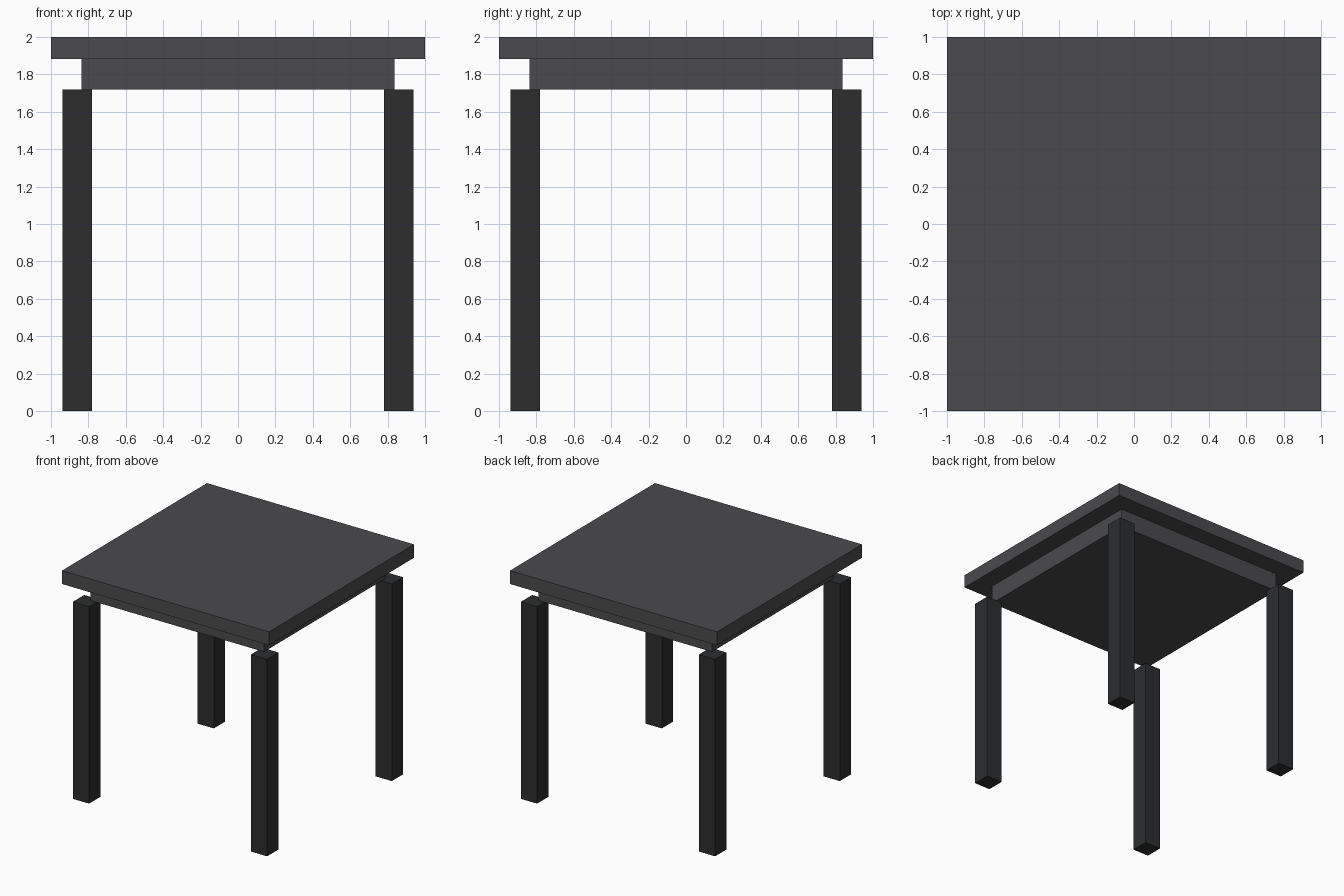
import bpy

if "Cube" in bpy.data.objects:
    bpy.data.objects.remove(bpy.data.objects["Cube"])


def material(name, color):
    mat = bpy.data.materials.new(name)
    mat.diffuse_color = (*color, 1)
    mat.use_nodes = True
    mat.node_tree.nodes["Principled BSDF"].inputs["Base Color"].default_value = mat.diffuse_color
    return mat


def box(name, center, size, mat):
    bpy.ops.mesh.primitive_cube_add(size=1, location=center)
    obj = bpy.context.object
    obj.name = name
    obj.scale = size
    bpy.ops.object.transform_apply(location=False, rotation=False, scale=True)
    obj.data.materials.append(mat)
    return obj


top_grey = material("top_grey", (0.07, 0.07, 0.075))
leg_grey = material("leg_grey", (0.026, 0.027, 0.028))

TOP_Z, APRON_Z, LEG_Z = 2.0, 1.883, 1.72

# Table top slab
box("table_top", (0, 0, (TOP_Z + APRON_Z) / 2), (2, 2, TOP_Z - APRON_Z), top_grey)

# Solid apron block under the top
box("apron", (0, 0, (APRON_Z + LEG_Z) / 2), (1.675, 1.675, APRON_Z - LEG_Z), top_grey)

# Four square legs at the corners
for side, sx in (("left", -1), ("right", 1)):
    for end, sy in (("front", -1), ("back", 1)):
        box(f"{end}_{side}_leg", (sx * 0.86, sy * 0.86, LEG_Z / 2),
            (0.157, 0.157, LEG_Z), leg_grey)
